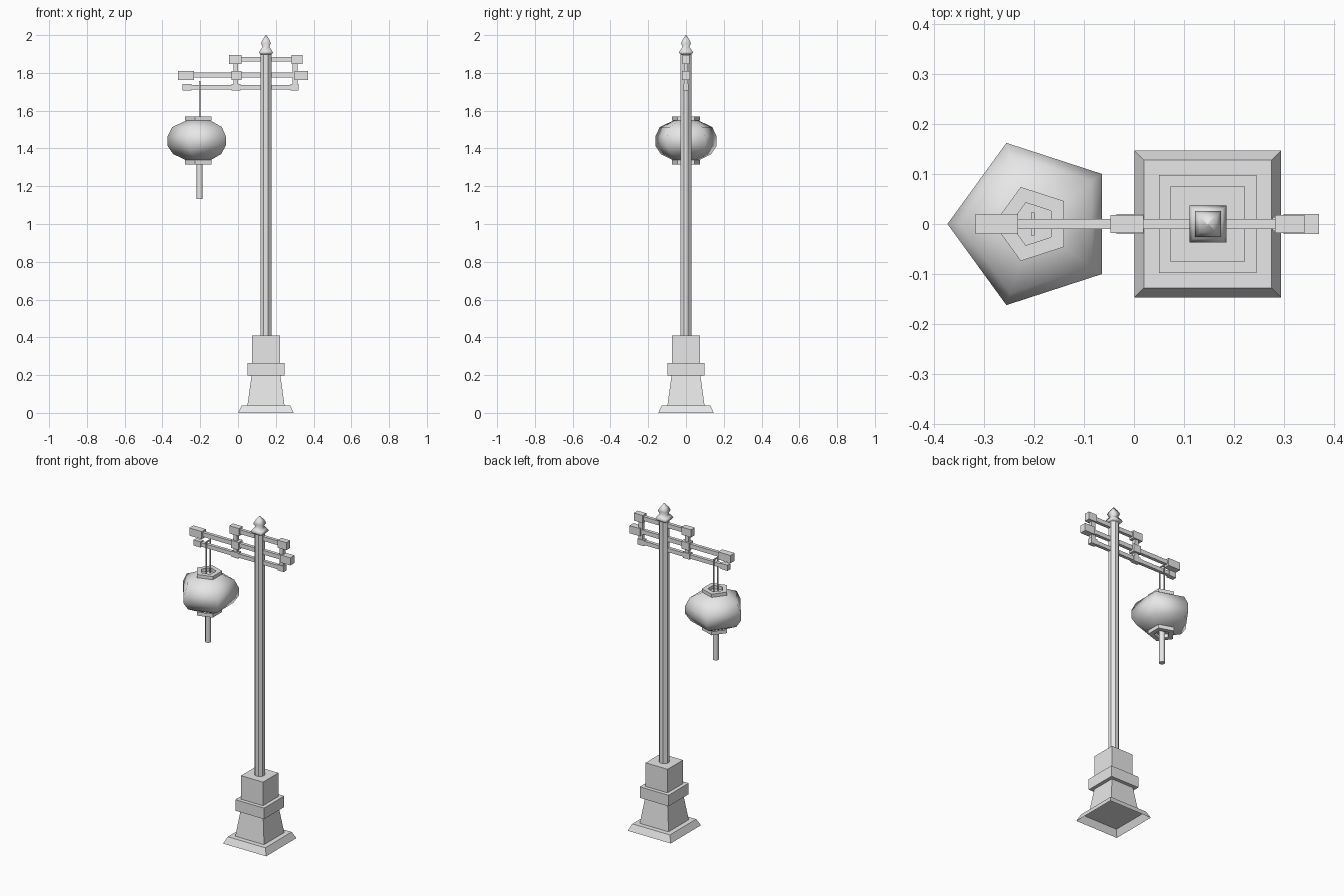
import bpy, bmesh, math

if "Cube" in bpy.data.objects:
    bpy.data.objects.remove(bpy.data.objects["Cube"], do_unlink=True)

grey = bpy.data.materials.new("plain_grey")
grey.use_nodes = True
grey.diffuse_color = (0.8, 0.8, 0.8, 1)
grey.node_tree.nodes["Principled BSDF"].inputs["Base Color"].default_value = (0.8, 0.8, 0.8, 1)

POST_X = 0.148
LAMP_X = -0.203


def finish(name, bm, smooth=False):
    bmesh.ops.recalc_face_normals(bm, faces=bm.faces)
    mesh = bpy.data.meshes.new(name)
    bm.to_mesh(mesh)
    bm.free()
    mesh.materials.append(grey)
    for poly in mesh.polygons:
        poly.use_smooth = smooth
    obj = bpy.data.objects.new(name, mesh)
    bpy.context.collection.objects.link(obj)
    return obj


def lathe(name, x, profile, sides, turn=0.0, smooth=False, bottom=True, top=True):
    """Stack of regular polygon rings; profile lists (corner radius, height)."""
    bm = bmesh.new()
    rings = []
    for r, z in profile:
        angles = [turn + math.tau * i / sides for i in range(sides)]
        rings.append([bm.verts.new((x + r * math.cos(a), r * math.sin(a), z)) for a in angles])
    for low, high in zip(rings, rings[1:]):
        for i in range(sides):
            j = (i + 1) % sides
            bm.faces.new((low[i], low[j], high[j], high[i]))
    if bottom:
        bm.faces.new(rings[0][::-1])
    if top:
        bm.faces.new(rings[-1])
    return finish(name, bm, smooth)


def square(name, profile, **options):
    """Square stack around the post; profile lists (half width, height)."""
    corners = [(h * math.sqrt(2), z) for h, z in profile]
    return lathe(name, POST_X, corners, 4, math.pi / 4, **options)


def box(name, x0, x1, half_y, z0, z1, y=0.0):
    bm = bmesh.new()
    bmesh.ops.create_cube(bm, size=1)
    for v in bm.verts:
        v.co.x = (x0 + x1) / 2 + v.co.x * (x1 - x0)
        v.co.y = y + v.co.y * 2 * half_y
        v.co.z = (z0 + z1) / 2 + v.co.z * (z1 - z0)
    return finish(name, bm)


# Stepped pedestal, hollow underneath
square("base_flange", [(0.147, 0), (0.128, 0.04)], bottom=False)
square("base_body", [(0.098, 0.04), (0.076, 0.2)])
square("base_band", [(0.098, 0.197), (0.098, 0.265)])
square("base_block", [(0.075, 0.265), (0.075, 0.41)])

# Octagonal post and its finial
lathe("post", POST_X, [(0.031, 0.41), (0.031, 1.9)], 8, math.pi / 8)
square("finial", [(0.029, 1.897), (0.037, 1.908), (0.029, 1.922), (0.018, 1.938),
                  (0.026, 1.957), (0.017, 1.978), (0.002, 2.0)], smooth=True)

# Three horizontal rails with blocks on their ends
box("top_rail", 0.01, 0.29, 0.01, 1.859, 1.885)
box("middle_rail", -0.24, 0.31, 0.01, 1.775, 1.801)
box("lower_rail", -0.25, 0.29, 0.01, 1.711, 1.735)
blocks = {
    "top": (1.848, 1.895, 0.018, [(-0.047, 0.019), (0.283, 0.342)]),
    "middle": (1.763, 1.81, 0.02, [(-0.318, -0.233), (-0.035, 0.018), (0.3, 0.371)]),
    "lower": (1.706, 1.741, 0.014, [(-0.293, -0.246), (-0.034, 0.012), (0.278, 0.321)]),
}
for rail, (z0, z1, half_y, spans) in blocks.items():
    for n, (x0, x1) in enumerate(spans):
        box(f"{rail}_rail_block_{n + 1}", x0, x1, half_y, z0, z1)

# Uprights joining the rails
for side, x in (("right", -0.012), ("left", 0.302)):
    box(f"{side}_upright", x - 0.013, x + 0.013, 0.01, 1.72, 1.86)

# Hanging cord looped over the lower rail
for side, y in (("front", -0.02), ("back", 0.02)):
    box(f"{side}_cord", LAMP_X - 0.004, LAMP_X + 0.004, 0.003, 1.548, 1.755, y)
box("cord_loop", LAMP_X - 0.004, LAMP_X + 0.004, 0.022, 1.749, 1.756)

# Five-sided lantern with recessed collars
lathe("lantern_body", LAMP_X, [(0.072, 1.338), (0.14, 1.37), (0.171, 1.415), (0.171, 1.463),
                               (0.146, 1.513), (0.072, 1.547)], 5, math.pi, smooth=True)
for name, inside, outside in (("top_collar", 1.548, 1.568), ("bottom_collar", 1.338, 1.315)):
    lathe(name, LAMP_X, [(0.078, inside), (0.078, outside), (0.045, outside), (0.045, inside)],
          5, math.pi, bottom=False)

# Tassel
tassel = lathe("tassel", LAMP_X, [(0.017, 1.133), (0.017, 1.338)], 8, math.pi / 8)
for face in tassel.data.polygons:
    face.use_smooth = abs(face.normal.z) < 0.5
